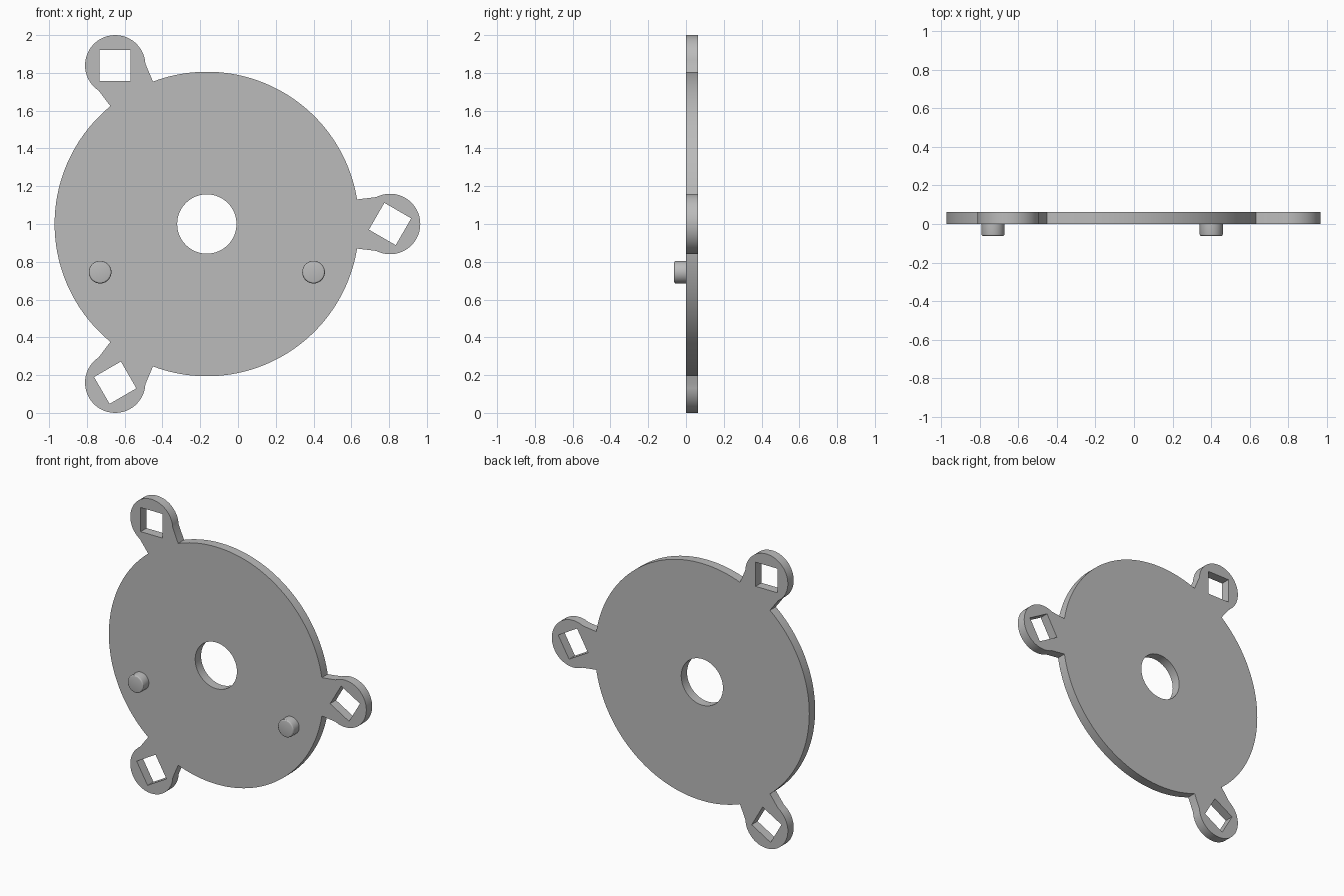
import bpy, bmesh
from math import radians, cos, sin, asin, degrees
from mathutils import Vector, Matrix

if "Cube" in bpy.data.objects:
    bpy.data.objects.remove(bpy.data.objects["Cube"], do_unlink=True)

CENTRE = Vector((-0.165, 0, 1.0))
DISC_R, HOLE_R, LUG_R, LUG_DIST = 0.806, 0.157, 0.16, 0.97
THICK = 0.063

grey = bpy.data.materials.new("plain grey")
grey.use_nodes = True
colour = (0.5, 0.5, 0.5, 1)
grey.diffuse_color = colour
grey.node_tree.nodes["Principled BSDF"].inputs["Base Color"].default_value = colour


def arc(centre, radius, start, end, steps):
    """Points on an arc in the XZ plane, angles in degrees."""
    angles = [radians(start + (end - start) * i / steps) for i in range(steps + 1)]
    return [centre + radius * Vector((cos(a), 0, sin(a))) for a in angles]


def finish(bm, name):
    bmesh.ops.recalc_face_normals(bm, faces=bm.faces)
    mesh = bpy.data.meshes.new(name)
    bm.to_mesh(mesh)
    bm.free()
    mesh.materials.append(grey)
    obj = bpy.data.objects.new(name, mesh)
    bpy.context.collection.objects.link(obj)
    bpy.ops.object.select_all(action='DESELECT')
    obj.select_set(True)
    bpy.context.view_layer.objects.active = obj
    bpy.ops.object.shade_smooth_by_angle(angle=radians(25))
    return obj


# Plate outline: lug and rim arcs in turn, with a square hole in each lug
neck = degrees(asin(0.13 / DISC_R))
outline, loops = [], []
for turn in (0, 120, 240):
    lug = CENTRE + LUG_DIST * Vector((cos(radians(turn)), 0, sin(radians(turn))))
    outline += arc(lug, LUG_R, turn - 117, turn + 117, 32)
    outline += arc(CENTRE, DISC_R, turn + neck, turn + 120 - neck, 48)
    loops.append(arc(lug, 0.082 * 2 ** 0.5, turn - 75, turn + 285, 4)[:-1])
loops += [outline, arc(CENTRE, HOLE_R, 0, 360, 64)[:-1]]

bm = bmesh.new()
for loop in loops:
    verts = [bm.verts.new(p) for p in loop]
    for a, b in zip(verts, verts[1:] + verts[:1]):
        bm.edges.new((a, b))
bmesh.ops.triangle_fill(bm, use_beauty=True, use_dissolve=False, edges=bm.edges[:])
solid = bmesh.ops.extrude_face_region(bm, geom=bm.faces[:], use_keep_orig=True)
moved = [g for g in solid["geom"] if isinstance(g, bmesh.types.BMVert)]
bmesh.ops.translate(bm, verts=moved, vec=(0, THICK, 0))
finish(bm, "mounting_plate")

# Two round pegs with softened tips on the front
for name, x in (("right_peg", -0.73), ("left_peg", 0.40)):
    bm = bmesh.new()
    place = Matrix.Translation((x, -THICK / 2, 0.745)) @ Matrix.Rotation(radians(90), 4, 'X')
    bmesh.ops.create_cone(bm, cap_ends=True, segments=40, radius1=0.06, radius2=0.06,
                          depth=THICK, matrix=place)
    tip = [e for e in bm.edges if all(v.co.y < -THICK * 0.9 for v in e.verts)]
    bmesh.ops.bevel(bm, geom=tip, offset=0.011, segments=3, profile=0.5, affect='EDGES')
    finish(bm, name)
